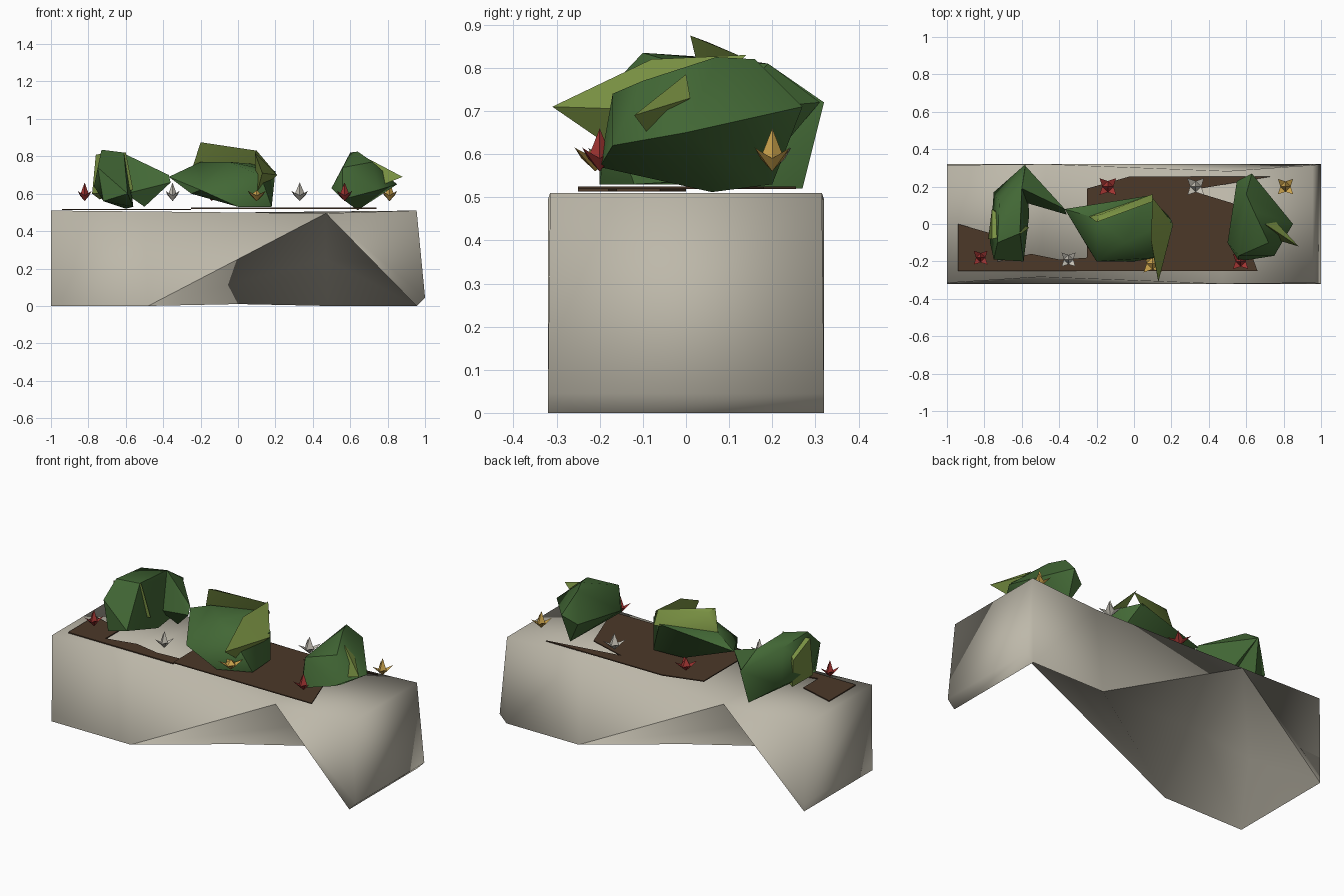
import bpy
import bmesh
from math import cos, sin, tau

default = bpy.data.objects.get("Cube")
if default:
    bpy.data.objects.remove(default, do_unlink=True)


def material(name, r, g, b):
    mat = bpy.data.materials.new(name)
    mat.use_nodes = True
    mat.diffuse_color = (r, g, b, 1)
    shader = mat.node_tree.nodes["Principled BSDF"]
    shader.inputs["Base Color"].default_value = (r, g, b, 1)
    shader.inputs["Roughness"].default_value = 0.9
    return mat


stone = material("stone", .51, .48, .4)
soil_brown = material("soil brown", .072, .04, .022)
dark_green = material("dark leaf green", .055, .138, .036)
light_green = material("light leaf green", .19, .28, .055)
red = material("petal red", .36, .035, .032)
yellow = material("petal yellow", .62, .38, .075)
white = material("petal white", .58, .55, .48)


def finish(bm, name, mat, smooth_angle=None):
    """Turn a bmesh into a linked, coloured object."""
    mesh = bpy.data.meshes.new(name)
    bm.to_mesh(mesh)
    bm.free()
    mesh.materials.append(mat)
    obj = bpy.data.objects.new(name, mesh)
    bpy.context.collection.objects.link(obj)
    if smooth_angle:
        bpy.ops.object.select_all(action="DESELECT")
        obj.select_set(True)
        bpy.context.view_layer.objects.active = obj
        bpy.ops.object.shade_smooth_by_angle(angle=smooth_angle)
    return obj


def hull(name, mat, points):
    """Faceted clump wrapped around a few points."""
    bm = bmesh.new()
    for point in points:
        bm.verts.new(point)
    bmesh.ops.convex_hull(bm, input=bm.verts[:])
    loose = [v for v in bm.verts if not v.link_faces]
    bmesh.ops.delete(bm, geom=loose, context="VERTS")
    bmesh.ops.recalc_face_normals(bm, faces=bm.faces[:])
    return finish(bm, name, mat, smooth_angle=0.8)


# Planter: one half described once, then turned half a circle for the other
half = {
    "center": (0, 0, .01),
    "crest": (.47, -.32, .495),
    "foot": (-.48, -.32, 0),
    "far_foot": (.48, .32, 0),
    "dent": (-.5, -.283, .505),
    "front_toe": (.955, -.32, 0),
    "back_toe": (.955, .32, 0),
    "front_heel": (1, -.32, .045),
    "back_heel": (1, .32, .045),
    "front_rim": (.955, -.315, .51),
    "back_rim": (.955, .315, .51),
    "opposite_toe": (-1, -.32, 0),
    "opposite_heel": (-1, -.32, .045),
    "opposite_rim": (-1, -.315, .51),
    "vault": (.47, .01, .25),
    "vault_end": (.8, .02, .22),
}
panels = [
    # front wall
    "opposite_rim opposite_heel opposite_toe foot dent",
    "foot crest dent",
    "crest front_toe front_heel front_rim",
    # folded underside
    "foot center vault crest",
    "crest vault vault_end front_toe",
    "center far_foot vault",
    "vault far_foot back_toe vault_end",
    "vault_end back_toe front_toe",
    # end wall
    "front_toe back_toe back_heel front_heel",
    "front_heel back_heel back_rim front_rim",
]
bm = bmesh.new()
for turn in (1, -1):
    corners = {}
    for key, (x, y, z) in half.items():
        x, y = x * turn, y * turn
        if x < -.9:
            x = -1
        elif x > .9 and key.startswith("opposite"):
            x = 1 if "heel" in key else .955
        corners[key] = bm.verts.new((x, y, z))
    for panel in panels:
        bm.faces.new([corners[key] for key in panel.split()])
    # folds that stay crisp
    for start, end in (("foot", "crest"), ("crest", "front_toe")):
        for edge in corners[start].link_edges:
            if edge.other_vert(corners[start]) == corners[end]:
                edge.smooth = False
bmesh.ops.remove_doubles(bm, verts=bm.verts[:], dist=.001)
# the open rim is closed by the top
bmesh.ops.holes_fill(bm, edges=[e for e in bm.edges if e.is_boundary], sides=0)
bmesh.ops.recalc_face_normals(bm, faces=bm.faces[:])
bmesh.ops.triangulate(bm, faces=[f for f in bm.faces if len(f.verts) > 4])
finish(bm, "planter_box", stone, smooth_angle=1.7)


# Soil: thin ragged sheets lying on the top
def soil_sheet(name, height, outline):
    bm = bmesh.new()
    bm.faces.new([bm.verts.new((x, y, height)) for x, y in outline])
    bmesh.ops.triangulate(bm, faces=bm.faces[:])
    soil = finish(bm, name, soil_brown)
    thickness = soil.modifiers.new("thickness", "SOLIDIFY")
    thickness.thickness = .006


soil_sheet("soil_right", .519, [
    (-.94, 0), (-.94, -.25), (-.25, -.25), (-.25, -.18), (-.4, -.19),
    (-.55, -.16), (-.73, -.2), (-.73, -.06)])
soil_sheet("soil_main", .525, [
    (-.25, -.25), (.66, -.25), (.53, .11), (.3, .18), (.74, .255),
    (-.02, .255), (-.25, .19)])

# Dark bushes
hull("right_bush", dark_green, [
    (-.72, .12, .82), (-.6, .19, .81), (-.58, .32, .72), (-.75, .17, .62),
    (-.6, .27, .52), (-.77, -.1, .64), (-.73, -.1, .835), (-.59, -.2, .6),
    (-.75, -.19, .74), (-.72, -.19, .56), (-.61, -.05, .82),
    (-.56, .05, .53)])
hull("right_bush_branch", dark_green, [
    (-.6, .19, .81), (-.58, .31, .72), (-.37, .08, .7), (-.36, .05, .66),
    (-.5, .15, .53), (-.6, .12, .6)])
hull("middle_bush", dark_green, [
    (-.37, .08, .69), (-.2, .03, .77), (-.25, -.12, .6), (.07, .15, .76),
    (.2, .02, .72), (.12, -.18, .7), (-.2, -.2, .62), (0, -.2, .53),
    (.18, -.12, .53), (.18, .05, .54), (0, .02, .53), (-.05, -.1, .77)])
hull("left_bush", dark_green, [
    (.55, .23, .66), (.63, .27, .71), (.6, .16, .82), (.64, .07, .825),
    (.85, 0, .65), (.72, -.1, .77), (.56, -.17, .74), (.5, -.1, .63),
    (.56, -.2, .57), (.75, -.17, .62), (.64, .06, .512), (.62, .2, .53)])

# Light leaves growing out of the bushes
hull("right_bush_leaf", light_green, [
    (-.74, .06, .57), (-.78, -.08, .6), (-.76, -.08, .81), (-.76, .08, .74),
    (-.6, -.05, .82), (-.56, -.02, .62)])
hull("middle_bush_crown", light_green, [
    (-.2, .01, .875), (.1, .12, .83), (-.24, .04, .75), (.1, .16, .75),
    (-.18, .05, .86)])
hull("middle_bush_leaf", light_green, [
    (.1, .14, .83), (.21, 0, .7), (.13, -.31, .71), (.1, -.15, .6),
    (.09, -.08, .82)])
hull("left_bush_leaf", light_green, [
    (.7, 0, .785), (.88, -.12, .69), (.78, -.09, .65), (.76, .01, .73)])


def flower(name, mat, x, y, size=1.0, height=.1):
    """Wide pointed cup with a ring of short spiky petals."""
    bm = bmesh.new()
    ring = [(cos(i * tau / 4) * size, sin(i * tau / 4) * size)
            for i in range(4)]
    tip = bm.verts.new((x, y, .56 + height))
    root = bm.verts.new((x, y, .56))
    cup = [bm.verts.new((x + c * .025, y + s * .025, .59)) for c, s in ring]
    for i, (c, s) in enumerate(ring):
        a, b = cup[i], cup[i - 1]
        bm.faces.new((a, tip, b))
        bm.faces.new((b, root, a))
        # outward petal
        pc, ps = ring[i - 1]
        point = bm.verts.new((x + (c + pc) * .037, y + (s + ps) * .037, .615))
        bm.faces.new((a, b, point))
        bm.faces.new((root, a, point))
        bm.faces.new((b, root, point))
    finish(bm, name, mat)


flower("red_flower_right", red, -.82, -.18)
flower("white_flower_front", white, -.35, -.19)
flower("yellow_flower_front", yellow, .1, -.21, size=1.3, height=.06)
flower("red_flower_front", red, .57, -.2, size=1.1)
flower("white_flower_back", white, .33, .2, size=1.2)
flower("yellow_flower_left", yellow, .81, .2, size=1.1)
flower("red_flower_back", red, -.14, .2, size=1.2, height=.08)
